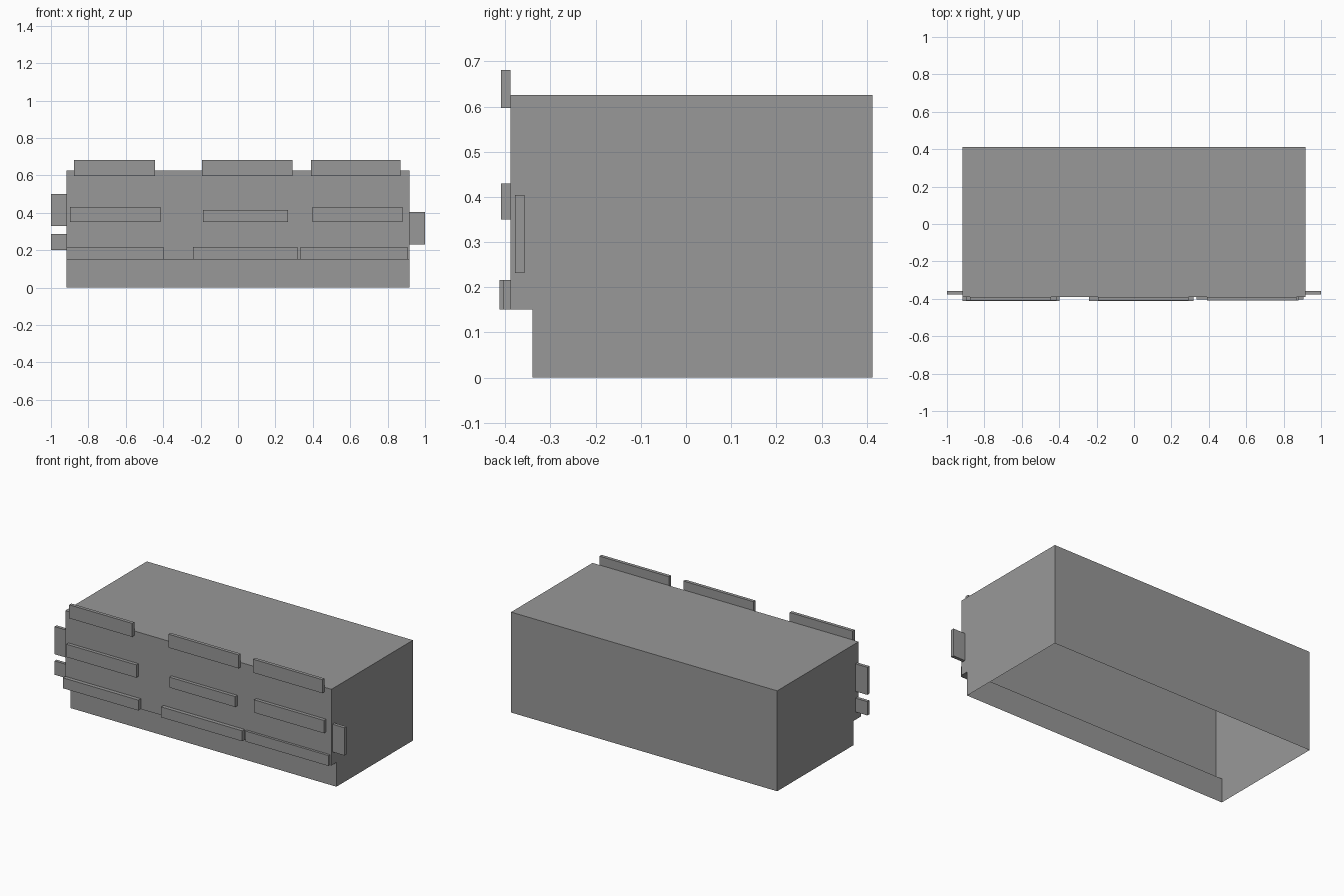
import bpy, bmesh

if "Cube" in bpy.data.objects:
    bpy.data.objects.remove(bpy.data.objects["Cube"])

X0, X1 = -0.918, 0.917      # body ends
FRONT, KICK, BACK = -0.389, -0.340, 0.413
TOP, KICK_Z = 0.626, 0.151

grey = bpy.data.materials.new("dark_grey")
grey.diffuse_color = (0.314, 0.314, 0.314, 1)
grey.use_nodes = True
grey.node_tree.nodes["Principled BSDF"].inputs["Base Color"].default_value = grey.diffuse_color


def add_object(name, bm):
    bmesh.ops.recalc_face_normals(bm, faces=bm.faces[:])
    mesh = bpy.data.meshes.new(name)
    bm.to_mesh(mesh)
    bm.free()
    mesh.materials.append(grey)
    ob = bpy.data.objects.new(name, mesh)
    bpy.context.collection.objects.link(ob)
    return ob


def add_box(name, x, y, z):
    bm = bmesh.new()
    bmesh.ops.create_cube(bm, size=1)
    for v in bm.verts:
        v.co = [lo + (c + 0.5) * (hi - lo) for c, (lo, hi) in zip(v.co, (x, y, z))]
    return add_object(name, bm)


# Cabinet shell: side profile with toe kick, swept along x, open underneath
profile = [(KICK, 0), (KICK, KICK_Z), (FRONT, KICK_Z), (FRONT, TOP), (BACK, TOP), (BACK, 0)]
bm = bmesh.new()
left = [bm.verts.new((X0, y, z)) for y, z in profile]
right = [bm.verts.new((X1, y, z)) for y, z in profile]
for i in range(len(profile) - 1):
    bm.faces.new((left[i], right[i], right[i + 1], left[i + 1]))
bm.faces.new(left)
bm.faces.new(right[::-1])
add_object("cabinet_shell", bm)

# Front slats: x range, z range, front y
slats = {
    "top_slat": [((-0.877, -0.443), (0.597, 0.681), -0.41),
                 ((-0.193, 0.291), (0.597, 0.681), -0.41),
                 ((0.39, 0.869), (0.597, 0.681), -0.41)],
    "middle_slat": [((-0.897, -0.414), (0.35, 0.43), -0.41),
                    ((-0.187, 0.268), (0.35, 0.415), -0.41),
                    ((0.398, 0.88), (0.35, 0.43), -0.41)],
    "bottom_slat": [((-0.918, -0.398), (0.151, 0.216), -0.413),
                    ((-0.241, 0.318), (0.151, 0.216), -0.413),
                    ((0.333, 0.907), (0.151, 0.216), -0.404)],
}
for name, row in slats.items():
    for i, (x, z, y) in enumerate(row):
        add_box(f"{name}_{i + 1}", x, (y, FRONT), z)

# Side tabs near the front corners
SIDE_Y = (-0.378, -0.358)
add_box("left_upper_tab", (-1, X0), SIDE_Y, (0.328, 0.50))
add_box("left_lower_tab", (-1, X0), SIDE_Y, (0.20, 0.286))
add_box("right_tab", (X1, 1), SIDE_Y, (0.231, 0.404))
